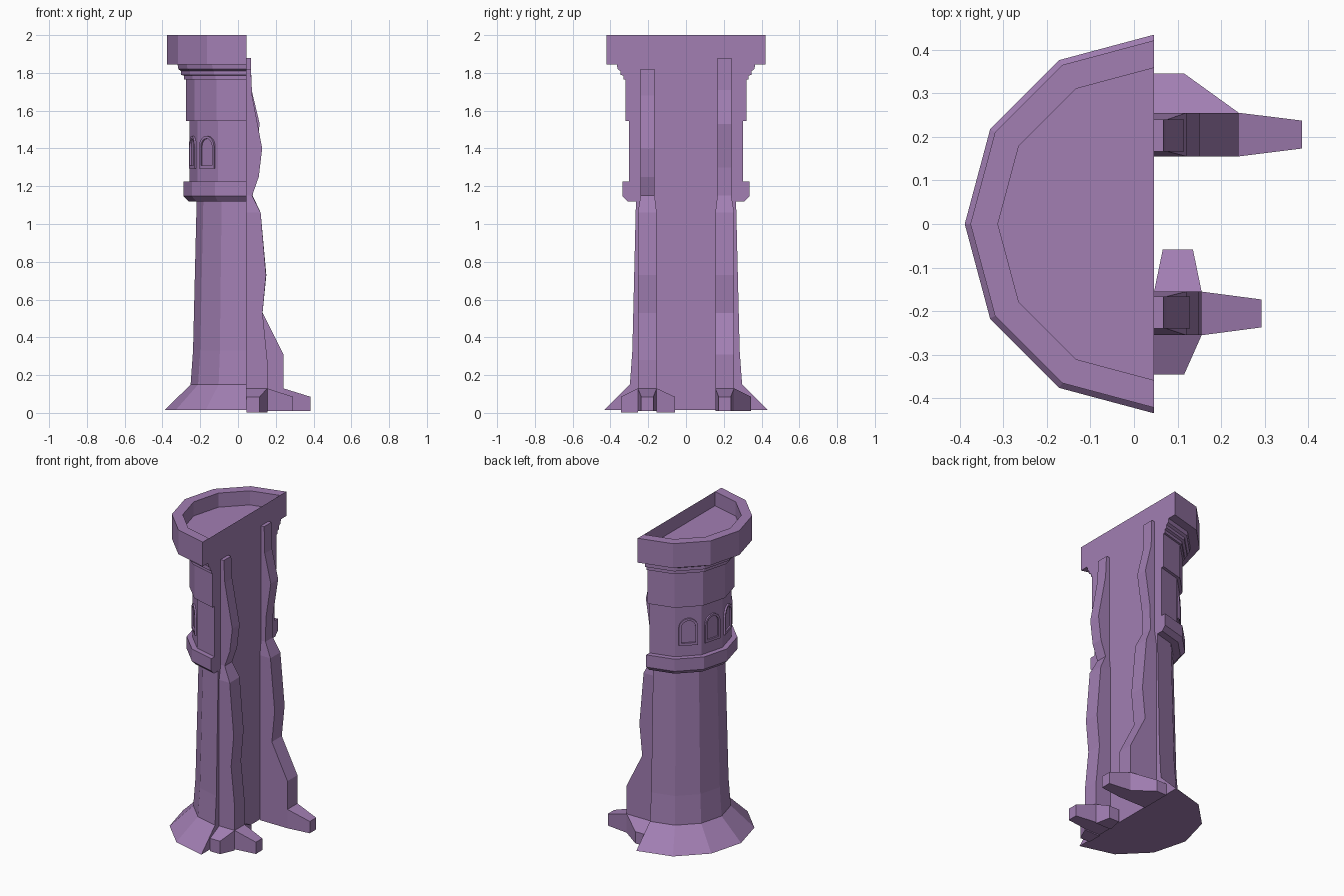
import bpy, bmesh, math
from mathutils import Vector, Matrix

if "Cube" in bpy.data.objects:
    bpy.data.objects.remove(bpy.data.objects["Cube"])

CUT = 0.046  # x of the flat sliced side

mat = bpy.data.materials.new("purple_stone")
mat.diffuse_color = (0.36, 0.21, 0.45, 1)
mat.use_nodes = True
mat.node_tree.nodes["Principled BSDF"].inputs["Base Color"].default_value = mat.diffuse_color


def make(name, verts, faces, fix=True):
    me = bpy.data.meshes.new(name)
    me.from_pydata(verts, [], faces)
    if fix:
        bm = bmesh.new()
        bm.from_mesh(me)
        bmesh.ops.recalc_face_normals(bm, faces=bm.faces)
        bm.to_mesh(me)
        bm.free()
    me.materials.append(mat)
    ob = bpy.data.objects.new(name, me)
    bpy.context.collection.objects.link(ob)
    return ob


# Tower: half of a 12-sided turned profile (radius, z), ending in a roof recess
outer = [(0.434, 0.015), (0.297, 0.15), (0.284, 0.33), (0.265, 1.12),
         (0.308, 1.12), (0.335, 1.147), (0.335, 1.225), (0.302, 1.225),
         (0.302, 1.545), (0.32, 1.545), (0.32, 1.765), (0.332, 1.765),
         (0.332, 1.785), (0.348, 1.79), (0.348, 1.81), (0.362, 1.82),
         (0.366, 1.845), (0.421, 1.845), (0.421, 2.0)]
profile = outer + [(0.358, 2.0), (0.358, 1.91)]
N = 7
verts = []
for r, z in profile:
    for k in range(N):
        a = math.radians(90 + 30 * k)
        verts.append((CUT + r * math.cos(a), r * math.sin(a), z))
faces = []
for i in range(len(profile) - 1):
    for k in range(N - 1):
        b = i * N + k
        faces.append((b, b + 1, b + 1 + N, b + N))
faces.append([(len(profile) - 1) * N + k for k in range(N)])        # recess floor
faces.append([k for k in reversed(range(N))])                       # underside
faces.append([i * N for i in range(len(outer))] +
             [i * N + N - 1 for i in reversed(range(len(outer)))])  # flat side
make("tower", verts, faces, fix=False)


# Buttress roots: cross-sections stacked up the flat side, (x, z, y centre, half width)
def buttress(name, sections):
    vs, fs = [], []
    for x, z, c, h in sections:
        vs += [(CUT, c - h, z), (x, c - h, z), (x, c + h, z), (CUT, c + h, z)]
    for i in range(len(sections) - 1):
        for k in range(4):
            fs.append((4 * i + k, 4 * i + (k + 1) % 4,
                       4 * i + 4 + (k + 1) % 4, 4 * i + 4 + k))
    n = len(vs)
    fs += [(3, 2, 1, 0), (n - 4, n - 3, n - 2, n - 1)]
    make(name, vs, fs)


def sections(side, low, high):
    return ([(x, z, side * 0.205, 0.05) for x, z in low] +
            [(x, z, side * 0.203, 0.037) for x, z in high])


buttress("back_buttress", sections(
    1, [(0.24, 0.01), (0.24, 0.31), (0.13, 0.53), (0.15, 0.73), (0.12, 1.06)],
    [(0.078, 1.15), (0.08, 1.3), (0.115, 1.53), (0.072, 1.71), (0.068, 1.88)]))
buttress("front_buttress", sections(
    -1, [(0.155, 0.01), (0.155, 0.28), (0.13, 0.53), (0.148, 0.73), (0.12, 1.06)],
    [(0.075, 1.15), (0.11, 1.25), (0.128, 1.4), (0.075, 1.68), (0.068, 1.82)]))


# Root toes: tapered wedges from a root edge (a, b) to a tip edge (c, d)
def toe(name, a, b, c, d, z0=0.01, root=0.13, tip=0.085):
    vs = [(*p, z0) for p in (a, b, c, d)]
    vs += [(*a, root), (*b, root), (*c, tip), (*d, tip)]
    make(name, vs, [(0, 1, 2, 3), (4, 5, 6, 7), (0, 1, 5, 4),
                    (1, 2, 6, 5), (2, 3, 7, 6), (3, 0, 4, 7)])


toe("back_toe", (0.24, 0.155), (0.24, 0.255), (0.385, 0.237), (0.385, 0.173))
toe("back_side_toe", (CUT, 0.255), (0.24, 0.255), (0.115, 0.345), (CUT, 0.345))
toe("front_toe", (0.155, -0.255), (0.155, -0.155), (0.292, -0.173), (0.292, -0.237))
toe("front_outer_toe", (CUT, -0.255), (0.155, -0.255), (0.115, -0.345), (CUT, -0.345), 0.003)
toe("front_inner_toe", (CUT, -0.155), (0.155, -0.155), (0.135, -0.058), (0.066, -0.058), 0.003)


# Arched window frames on the four middle facets
def arch(w, z_low, z_spring, steps=8):
    pts = [(w, z_low)]
    for i in range(steps + 1):
        t = math.pi * i / steps
        pts.append((w * math.cos(t), z_spring + w * math.sin(t)))
    return pts + [(-w, z_low)]


a_out, a_in = arch(0.056, 1.295, 1.41), arch(0.042, 1.311, 1.41)
n = len(a_out)
apothem = 0.302 * math.cos(math.radians(15))
for j, ang in enumerate((135, 165, 195, 225)):
    rot = Matrix.Rotation(math.radians(ang), 4, 'Z')
    vs = []
    for pts, d in ((a_out, -0.004), (a_out, 0.010), (a_in, 0.010), (a_in, -0.004)):
        vs += [rot @ Vector((apothem + d, u, z)) + Vector((CUT, 0, 0)) for u, z in pts]
    fs = []
    for ring in range(4):
        for i in range(n):
            i2, r2 = (i + 1) % n, (ring + 1) % 4
            fs.append((ring * n + i, ring * n + i2, r2 * n + i2, r2 * n + i))
    make("window_frame_%d" % (j + 1), vs, fs)
